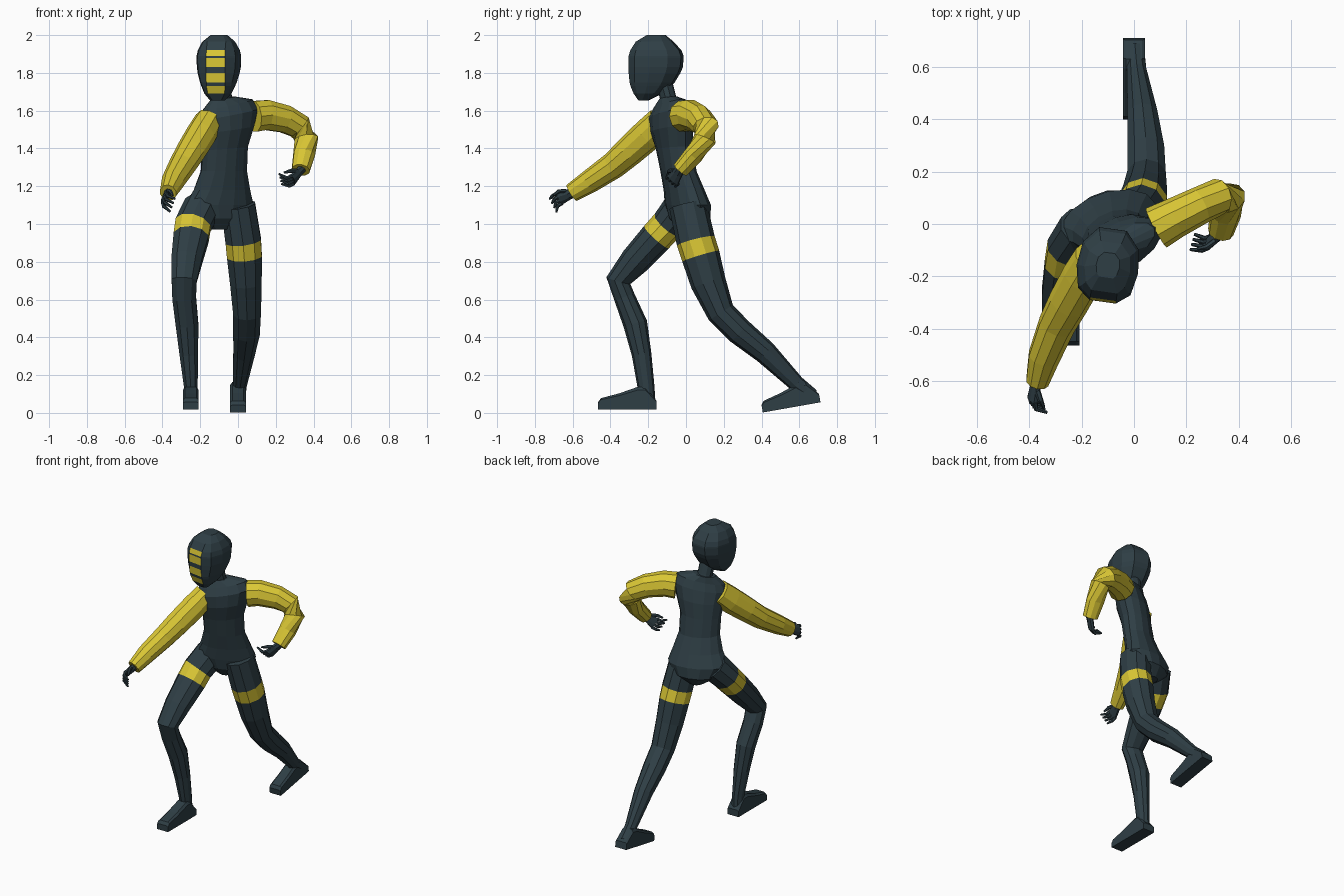
import bpy, bmesh, math
from mathutils import Vector


def material(name, rgb):
    m = bpy.data.materials.new(name)
    m.diffuse_color = (*rgb, 1)
    return m


SLATE = material("dark slate suit", (0.028, 0.049, 0.060))
YELLOW = material("yellow fabric", (0.70, 0.57, 0.035))


def loft(name, rings, main=SLATE, accent=YELLOW, rule=lambda ring, side: False):
    """Skin a list of closed rings, cap both ends, accent the faces picked by rule."""
    bm = bmesh.new()
    vs = [[bm.verts.new(p) for p in r] for r in rings]
    n = len(vs[0])
    for i in range(len(vs) - 1):
        for j in range(n):
            k = (j + 1) % n
            f = bm.faces.new((vs[i][j], vs[i][k], vs[i + 1][k], vs[i + 1][j]))
            f.material_index = int(rule(i, j))
    bm.faces.new(vs[0])
    bm.faces.new(vs[-1])
    bmesh.ops.recalc_face_normals(bm, faces=bm.faces)
    me = bpy.data.meshes.new(name)
    bm.to_mesh(me)
    bm.free()
    me.materials.append(main)
    me.materials.append(accent)
    ob = bpy.data.objects.new(name, me)
    bpy.context.collection.objects.link(ob)
    return ob


def tube(name, pts, sides=10, ref=(1, 0, 0), main=SLATE, rule=lambda i, j: False):
    """Limb through points (x, y, z, half width along ref, half width across)."""
    rings = []
    for i, p in enumerate(pts):
        a, b = pts[max(i - 1, 0)], pts[min(i + 1, len(pts) - 1)]
        t = (Vector(b[:3]) - Vector(a[:3])).normalized()
        u = Vector(ref)
        u = (u - t * u.dot(t)).normalized()
        v = t.cross(u)
        ring = []
        for s in range(sides):
            q = 2 * math.pi * (s + 0.5) / sides
            ring.append(Vector(p[:3]) + u * (p[3] * math.cos(q)) + v * (p[4] * math.sin(q)))
        rings.append(ring)
    return loft(name, rings, main, YELLOW, rule)


# Torso: twisted rings (x, y, z, half width, half depth, yaw degrees, side tilt)
torso = []
for cx, cy, z, rx, ry, yaw, tilt in [
    (-0.10, 0.02, 0.97, 0.05, 0.06, 20, 0),
    (-0.10, 0.02, 1.03, 0.15, 0.105, 20, 0),
    (-0.10, 0.01, 1.10, 0.195, 0.11, 20, 0),
    (-0.085, -0.01, 1.18, 0.16, 0.098, 22, 0),
    (-0.075, -0.04, 1.28, 0.13, 0.088, 24, 0),
    (-0.07, -0.06, 1.40, 0.13, 0.09, 26, 0.01),
    (-0.055, -0.075, 1.50, 0.152, 0.098, 28, 0.02),
    (-0.05, -0.085, 1.58, 0.172, 0.088, 28, 0.03),
    (-0.055, -0.085, 1.63, 0.15, 0.065, 28, 0.03),
    (-0.08, -0.09, 1.665, 0.07, 0.05, 24, 0.01),
]:
    c, s = math.cos(math.radians(yaw)), math.sin(math.radians(yaw))
    ring = []
    for k in range(14):
        q = 2 * math.pi * k / 14
        u, v = rx * math.cos(q), ry * math.sin(q)
        ring.append((cx + u * c - v * s, cy + u * s + v * c, z + tilt * math.cos(q)))
    torso.append(ring)
loft("torso", torso)

# Neck
tube("neck", [(-0.075, -0.085, 1.60, 0.06, 0.055), (-0.08, -0.095, 1.67, 0.05, 0.043),
              (-0.09, -0.125, 1.78, 0.052, 0.045)])

# Head: rings (z, front y, back y, half width) with a flat front column for the mask bars
half = [(0.85, -0.72), (1, -0.1), (0.9, 0.55), (0.45, 1)]
yaw = math.radians(-8)
head = []
for z, yf, yb, w in [
    (1.655, -0.25, -0.20, 0.04), (1.69, -0.272, -0.13, 0.072), (1.73, -0.288, -0.08, 0.090),
    (1.75, -0.293, -0.065, 0.098), (1.80, -0.298, -0.035, 0.112), (1.83, -0.299, -0.023, 0.117),
    (1.88, -0.299, -0.018, 0.119), (1.89, -0.298, -0.019, 0.119), (1.92, -0.289, -0.03, 0.112),
    (1.965, -0.26, -0.07, 0.088), (2.0, -0.205, -0.11, 0.045),
]:
    mid, d = (yf + yb) / 2, (yb - yf) / 2
    f = min(0.05, w * 0.62)
    right = [(f, -d)] + [(w * a, d * b) for a, b in half]
    outline = right + [(-a, b) for a, b in reversed(right)]
    ring = []
    for x, y in outline:
        y += mid + 0.16
        ring.append((-0.10 + x * math.cos(yaw) - y * math.sin(yaw),
                     -0.16 + x * math.sin(yaw) + y * math.cos(yaw), z))
    head.append(ring)
loft("head", head, rule=lambda i, j: j == 9 and i in (1, 3, 5, 7))

# Legs: third segment is the yellow thigh band
def band(i, j):
    return i == 1


tube("front_leg", [
    (-0.19, -0.02, 1.09, 0.10, 0.10), (-0.238, -0.097, 0.995, 0.100, 0.090),
    (-0.248, -0.157, 0.93, 0.098, 0.088), (-0.272, -0.27, 0.805, 0.085, 0.080),
    (-0.285, -0.358, 0.70, 0.070, 0.066), (-0.285, -0.325, 0.61, 0.066, 0.056),
    (-0.27, -0.268, 0.47, 0.063, 0.064), (-0.26, -0.235, 0.31, 0.052, 0.052),
    (-0.25, -0.212, 0.14, 0.038, 0.045), (-0.25, -0.205, 0.03, 0.038, 0.045)], rule=band)
tube("rear_leg", [
    (0.0, 0.01, 1.10, 0.095, 0.10), (0.028, 0.052, 0.91, 0.099, 0.103),
    (0.034, 0.078, 0.83, 0.097, 0.102), (0.042, 0.118, 0.69, 0.088, 0.094),
    (0.048, 0.185, 0.53, 0.077, 0.075), (0.045, 0.285, 0.43, 0.074, 0.072),
    (0.032, 0.42, 0.32, 0.060, 0.062), (0.010, 0.585, 0.155, 0.039, 0.043),
    (0.003, 0.67, 0.09, 0.037, 0.037)], rule=band)


# Feet: side profile (distance from heel, height) swept across the width
def foot(name, x, y, z, pitch):
    prof = [(0, 0), (0, 0.045), (0.06, 0.12), (0.10, 0.12), (0.20, 0.085), (0.295, 0.06),
            (0.31, 0.04), (0.31, 0)]
    c, s = math.cos(pitch), math.sin(pitch)
    rings = []
    for off, k in [(-0.042, 0.86), (-0.03, 1), (0.03, 1), (0.042, 0.86)]:
        rings.append([(x + off, y - a * c - h * s * k, z + h * k * c - a * s) for a, h in prof])
    loft(name, rings)


foot("front_foot", -0.25, -0.155, 0.018, 0)
foot("rear_foot", 0.0, 0.712, 0.056, math.radians(10))

# Sleeves
tube("straight_sleeve", [
    (-0.155, -0.13, 1.545, 0.075, 0.080), (-0.195, -0.20, 1.475, 0.080, 0.086),
    (-0.25, -0.30, 1.385, 0.078, 0.080), (-0.295, -0.385, 1.31, 0.072, 0.072),
    (-0.345, -0.51, 1.225, 0.062, 0.062), (-0.37, -0.605, 1.165, 0.045, 0.050)], main=YELLOW)
tube("bent_sleeve", [
    (0.085, -0.015, 1.57, 0.085, 0.085), (0.15, 0.02, 1.577, 0.083, 0.078),
    (0.25, 0.07, 1.555, 0.076, 0.072), (0.325, 0.105, 1.515, 0.070, 0.070),
    (0.362, 0.10, 1.45, 0.060, 0.066), (0.35, 0.04, 1.365, 0.052, 0.060),
    (0.332, -0.03, 1.285, 0.045, 0.050)], ref=(0, 0, 1), main=YELLOW)


# Hands: palm, four curled fingers and a thumb
def hand(name, wrist, direction, across, curl):
    w, d = Vector(wrist), Vector(direction).normalized()
    a = Vector(across)
    a = (a - d * a.dot(d)).normalized()
    c = Vector(curl)
    c = (c - d * c.dot(d)).normalized()
    tube(name + "_palm", [(*(w - d * 0.02), 0.026, 0.024), (*(w + d * 0.02), 0.030, 0.020),
                          (*(w + d * 0.075), 0.040, 0.016)], 8, a)
    for i in range(4):
        base = w + d * 0.07 + a * (i - 1.5) * 0.021
        mid = base + d * 0.028 + c * 0.012
        tip = mid + d * 0.008 + c * 0.045 + a * (i - 1.5) * 0.006
        tube(f"{name}_finger_{i + 1}", [(*base, 0.010, 0.010), (*mid, 0.010, 0.010),
                                        (*tip, 0.006, 0.006)], 6, a)
    base = w + d * 0.025 - a * 0.025
    mid = base + d * 0.03 - a * 0.018 + c * 0.015
    tip = mid + d * 0.03 + c * 0.022
    tube(name + "_thumb", [(*base, 0.012, 0.012), (*mid, 0.011, 0.011),
                           (*tip, 0.006, 0.006)], 6, a)


hand("forward_hand", (-0.372, -0.605, 1.163), (-0.22, -0.85, -0.35), (-0.3, 0.4, -0.8), (1, -0.1, -0.5))
hand("back_hand", (0.33, -0.035, 1.283), (-0.5, -0.42, -0.6), (0.3, 0.8, -0.5), (-1, -0.1, -0.1))
